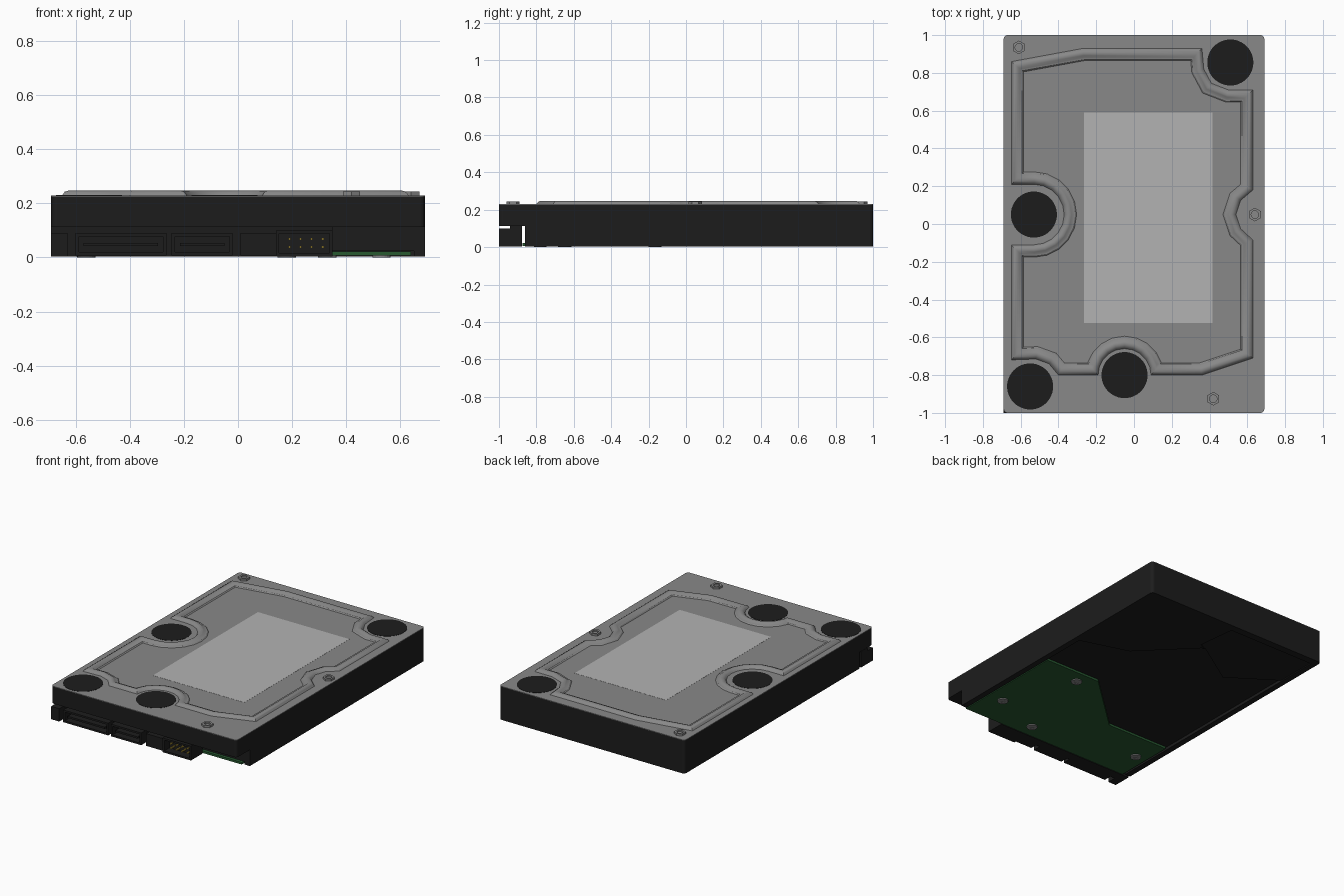
import bpy, bmesh
from math import sin, cos, pi, radians
from mathutils import Vector

if "Cube" in bpy.data.objects:
    bpy.data.objects.remove(bpy.data.objects["Cube"])


def material(name, r, g, b):
    m = bpy.data.materials.new(name)
    m.diffuse_color = (r, g, b, 1)
    m.use_nodes = True
    m.node_tree.nodes["Principled BSDF"].inputs["Base Color"].default_value = m.diffuse_color
    return m


BLACK = material("black", 0.012, 0.012, 0.012)
METAL = material("lid_grey", 0.25, 0.25, 0.25)
PALE = material("label_grey", 0.45, 0.45, 0.45)
GREEN = material("board_green", 0.02, 0.10, 0.03)
GOLD = material("pin_gold", 0.55, 0.38, 0.05)


def finish(bm, name, mat):
    bmesh.ops.recalc_face_normals(bm, faces=bm.faces)
    me = bpy.data.meshes.new(name)
    bm.to_mesh(me)
    bm.free()
    ob = bpy.data.objects.new(name, me)
    bpy.context.collection.objects.link(ob)
    me.materials.append(mat)
    return ob


def prism(name, pts, z0, z1, mat):
    bm = bmesh.new()
    lo = [bm.verts.new((x, y, z0)) for x, y in pts]
    hi = [bm.verts.new((x, y, z1)) for x, y in pts]
    bm.faces.new(lo)
    bm.faces.new(hi)
    for i in range(len(pts)):
        j = (i + 1) % len(pts)
        bm.faces.new((lo[i], lo[j], hi[j], hi[i]))
    return finish(bm, name, mat)


def rect(x0, x1, y0, y1):
    return [(x0, y0), (x1, y0), (x1, y1), (x0, y1)]


def box(name, x0, x1, y0, y1, z0, z1, mat):
    return prism(name, rect(x0, x1, y0, y1), z0, z1, mat)


def arc(cx, cy, r, a0, a1, n):
    return [(cx + r * cos(radians(a0 + (a1 - a0) * i / n)),
             cy + r * sin(radians(a0 + (a1 - a0) * i / n))) for i in range(n + 1)]


def disc(cx, cy, r, n):
    return arc(cx, cy, r, 0, 360, n)[:-1]


def rounded(hx, hy, r):
    pts = []
    for sx, sy, a in ((1, 1, 0), (-1, 1, 90), (-1, -1, 180), (1, -1, 270)):
        pts += arc(sx * (hx - r), sy * (hy - r), r, a, a + 90, 4)
    return pts


def cut(ob, cutter):
    cutter.hide_render = True
    mod = ob.modifiers.new("cut", 'BOOLEAN')
    mod.operation = 'DIFFERENCE'
    mod.solver = 'EXACT'
    mod.object = cutter
    bpy.context.view_layer.objects.active = ob
    bpy.ops.object.modifier_apply(modifier=mod.name)
    bpy.data.objects.remove(cutter)


# cast body with front connector step and underside pockets
body = prism("drive_body", rounded(0.69, 1.0, 0.02), 0.004, 0.226, BLACK)
cut(body, box("step_cutter", -0.8, 0.8, -1.1, -0.86, -0.1, 0.113, BLACK))
cut(body, prism("pocket_cutter", [
    (-0.65, -0.95), (0.65, -0.95), (0.65, 0.24), (0.32, 0.34), (0.0, 0.66),
    (-0.03, 0.66), (-0.345, 0.455), (-0.65, 0.66)], -0.1, 0.024, BLACK))
cut(body, prism("shallow_cutter", [
    (-0.03, 0.655), (0.03, 0.69), (0.0, 0.95), (-0.65, 0.95),
    (-0.65, 0.655), (-0.345, 0.45)], -0.1, 0.011, BLACK))

# lid plate
prism("lid", rounded(0.69, 1.0, 0.02), 0.226, 0.2295, METAL)

# pressed ridge following the chamber outline (clockwise path, offset inward)
path = [(-0.65, 0.86), (-0.27, 0.93), (0.36, 0.93), (0.37, 0.82), (0.41, 0.745),
        (0.50, 0.71), (0.63, 0.71), (0.63, 0.18), (0.565, 0.125), (0.54, 0.05),
        (0.565, -0.025), (0.63, -0.085), (0.63, -0.71), (0.36, -0.80)]
path += arc(-0.05, -0.80, 0.14, 0, 180, 10)
path += [(-0.40, -0.80), (-0.45, -0.74), (-0.52, -0.715), (-0.65, -0.72), (-0.65, -0.11)]
path += arc(-0.53, 0.05, 0.16, -90, 90, 10)
path += [(-0.65, 0.21)]


def offset(pts, d):
    out = []
    for i, p in enumerate(pts):
        p = Vector(p)
        a = (p - Vector(pts[i - 1])).normalized()
        b = (Vector(pts[(i + 1) % len(pts)]) - p).normalized()
        n1, n2 = Vector((a.y, -a.x)), Vector((b.y, -b.x))
        out.append(p + (n1 + n2) * (d / (1 + n1.dot(n2))))
    return out


profile = [(0, 0.2290), (0.008, 0.240), (0.018, 0.246), (0.028, 0.247), (0.038, 0.245),
           (0.048, 0.237), (0.058, 0.236), (0.066, 0.2290)]
bm = bmesh.new()
rings = [[bm.verts.new((p.x, p.y, z)) for p in offset(path, d)] for d, z in profile]
for r0, r1 in zip(rings, rings[1:]):
    for i in range(len(path)):
        j = (i + 1) % len(path)
        bm.faces.new((r0[i], r0[j], r1[j], r1[i]))
ridge = finish(bm, "lid_ridge", METAL)
bpy.ops.object.select_all(action='DESELECT')
ridge.select_set(True)
bpy.context.view_layer.objects.active = ridge
bpy.ops.object.shade_smooth_by_angle(angle=radians(35))

# paper label and round seal stickers
box("label", -0.265, 0.415, -0.525, 0.59, 0.2293, 0.2303, PALE)
for i, (x, y) in enumerate([(0.51, 0.855), (-0.53, 0.05), (-0.55, -0.86), (-0.05, -0.80)]):
    prism(f"seal_sticker_{i}", disc(x, y, 0.122, 48), 0.2293, 0.231, BLACK)

# lid screws: hex head with a sunken socket
for i, (x, y) in enumerate([(-0.61, 0.935), (0.64, 0.05), (0.42, -0.925)]):
    head = prism(f"lid_screw_{i}", arc(x, y, 0.036, 30, 330, 5), 0.2290, 0.243, METAL)
    cut(head, prism("socket_cutter", disc(x, y, 0.02, 12), 0.234, 0.3, METAL))

# circuit board and its screws
prism("circuit_board", [(-0.64, -0.875), (0.64, -0.875), (0.64, -0.08), (0.226, -0.08),
                        (-0.18, -0.455), (-0.64, -0.455)], 0.007, 0.021, GREEN)
for i, (x, y) in enumerate([(0.33, -0.166), (0.53, -0.647), (0.18, -0.78), (-0.56, -0.65)]):
    screw = prism(f"board_screw_{i}", disc(x, y, 0.034, 20), 0.0, 0.008, METAL)
    cut(screw, prism("socket_cutter", disc(x, y, 0.014, 6), -0.1, 0.004, METAL))


# connector strip with open sockets
def socket(name, x0, x1, z0, z1, wall):
    ob = box(name, x0, x1, -1.0, -0.94, z0, z1, BLACK)
    cut(ob, box("hollow_cutter", x0 + wall, x1 - wall, -1.1, -0.945, z0 + wall, z1 - wall, BLACK))


box("connector_base", -0.69, 0.35, -0.94, -0.876, 0.004, 0.112, BLACK)
box("connector_end_post", -0.69, -0.63, -1.0, -0.94, 0.004, 0.09, BLACK)
socket("power_socket", -0.60, -0.265, 0.008, 0.09, 0.012)
socket("data_socket", -0.245, -0.02, 0.008, 0.09, 0.012)
box("power_tongue", -0.57, -0.295, -0.995, -0.944, 0.042, 0.054, BLACK)
box("data_tongue", -0.215, -0.05, -0.995, -0.944, 0.042, 0.054, BLACK)
box("connector_spacer", 0.01, 0.14, -0.99, -0.94, 0.008, 0.09, BLACK)
socket("pin_header", 0.14, 0.35, 0.004, 0.1, 0.012)
for i in range(4):
    for z in (0.038, 0.068):
        x = 0.19 + 0.041 * i
        box(f"jumper_pin_{i}", x - 0.004, x + 0.004, -0.99, -0.944, z - 0.004, z + 0.004, GOLD)
